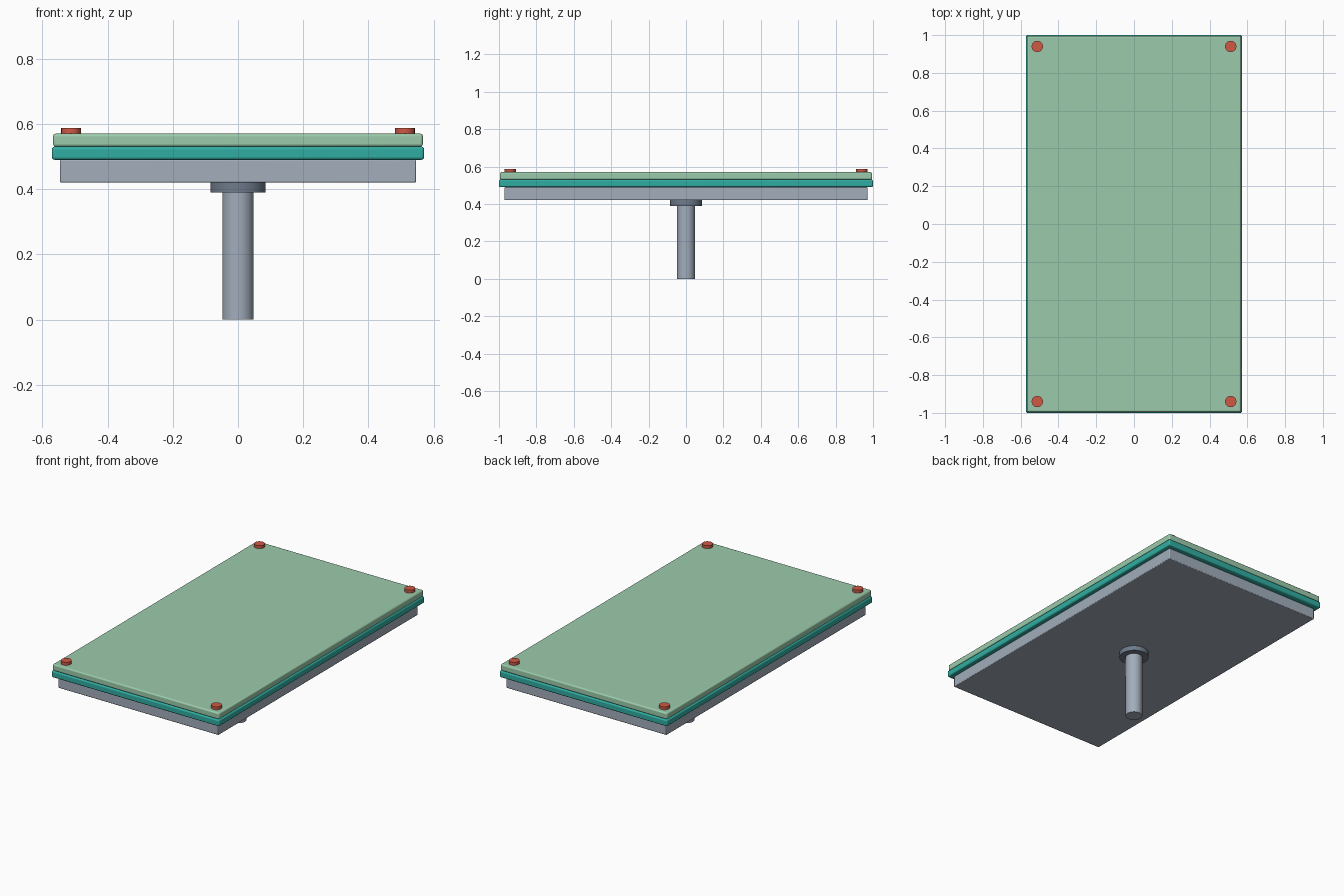
import bpy, math

if "Cube" in bpy.data.objects:
    bpy.data.objects.remove(bpy.data.objects["Cube"])


def paint(obj, name, color):
    mat = bpy.data.materials.get(name) or bpy.data.materials.new(name)
    mat.diffuse_color = color
    mat.use_nodes = True
    mat.node_tree.nodes["Principled BSDF"].inputs["Base Color"].default_value = mat.diffuse_color
    obj.data.materials.append(mat)


def slab(name, hx, hy, z0, z1, bevel, segments):
    bpy.ops.mesh.primitive_cube_add(size=1, location=(0, 0, (z0 + z1) / 2))
    obj = bpy.context.object
    obj.name = name
    obj.scale = (2 * hx, 2 * hy, z1 - z0)
    bpy.ops.object.transform_apply(location=False, rotation=False, scale=True)
    mod = obj.modifiers.new("rounded_edges", 'BEVEL')
    mod.width = bevel
    mod.segments = segments
    bpy.ops.object.shade_smooth_by_angle(angle=math.radians(35))
    return obj


def disc(name, radius, x, y, z0, z1, sides=32):
    bpy.ops.mesh.primitive_cylinder_add(vertices=sides, radius=radius, depth=z1 - z0,
                                        location=(x, y, (z0 + z1) / 2))
    obj = bpy.context.object
    obj.name = name
    bpy.ops.object.shade_smooth_by_angle(angle=math.radians(35))
    return obj


# Stand: central post and collar
post = disc("post", 0.048, 0, 0, 0.0, 0.39)
paint(post, "steel", (0.36, 0.42, 0.50, 1))
collar = disc("collar", 0.085, 0, 0, 0.39, 0.42)
paint(collar, "dark_steel", (0.16, 0.20, 0.26, 1))

# Stacked panels
tray = slab("base_tray", 0.546, 0.97, 0.42, 0.49, 0.004, 2)
paint(tray, "steel", (0.36, 0.42, 0.50, 1))
middle = slab("middle_panel", 0.571, 1.0, 0.49, 0.53, 0.008, 3)
paint(middle, "teal", (0.03, 0.42, 0.36, 1))
top = slab("top_panel", 0.567, 0.995, 0.53, 0.57, 0.008, 3)
paint(top, "pale_green", (0.33, 0.60, 0.41, 1))

# Corner studs
for sx, side in ((-1, "left"), (1, "right")):
    for sy, end in ((-1, "front"), (1, "back")):
        stud = disc(f"stud_{end}_{side}", 0.03, 0.512 * sx, 0.94 * sy, 0.57, 0.588, 24)
        paint(stud, "red", (0.62, 0.10, 0.06, 1))
